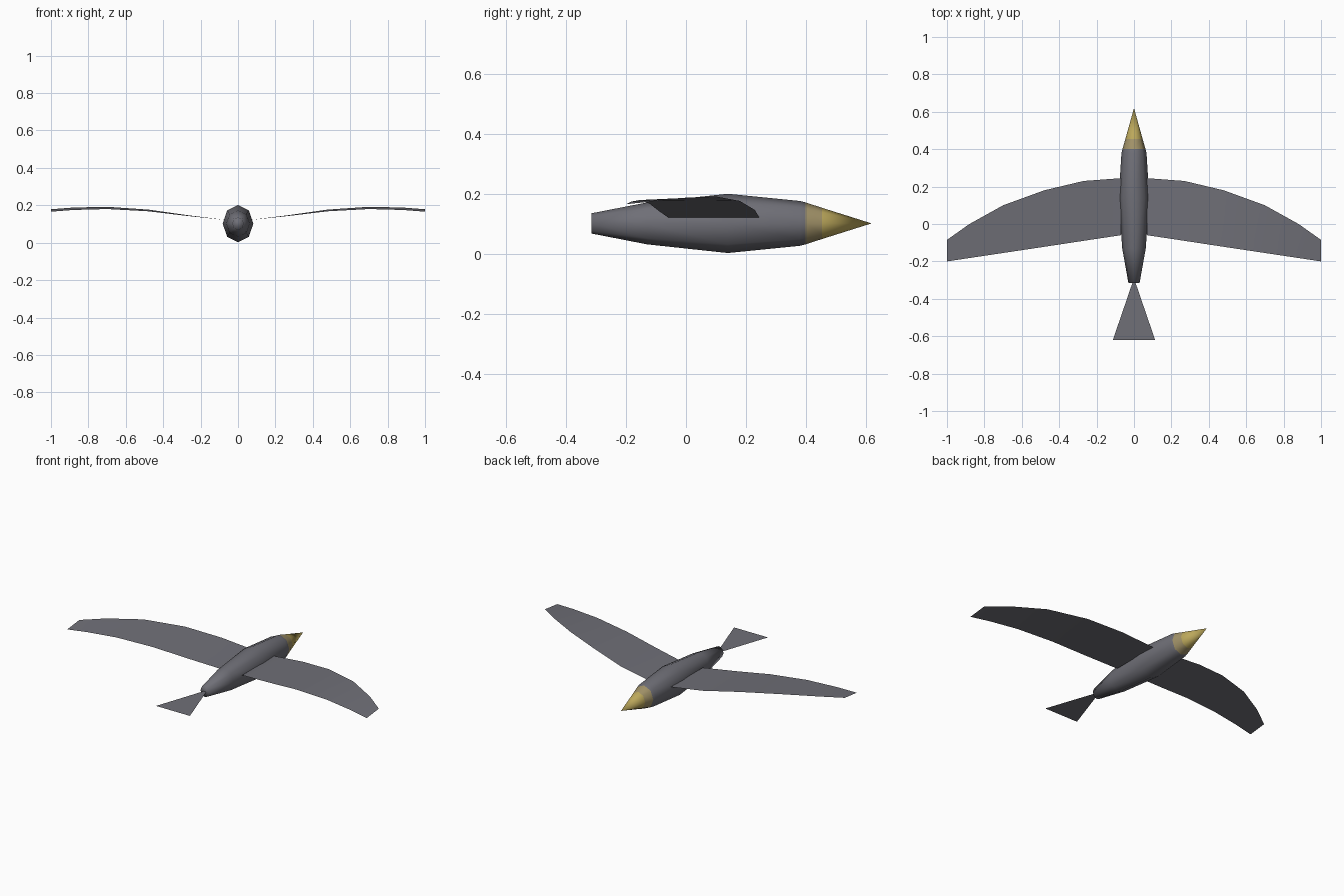
import bpy, bmesh, math

if "Cube" in bpy.data.objects:
    bpy.data.objects.remove(bpy.data.objects["Cube"])


def material(name, rgb):
    m = bpy.data.materials.new(name)
    m.diffuse_color = (*rgb, 1)
    m.use_nodes = True
    m.node_tree.nodes["Principled BSDF"].inputs["Base Color"].default_value = m.diffuse_color
    return m


grey = material("slate grey", (0.16, 0.16, 0.185))
tan = material("dull tan", (0.36, 0.29, 0.14))
gold = material("beak gold", (0.50, 0.39, 0.105))


def add_object(name, bm, mats, smooth=True):
    mesh = bpy.data.meshes.new(name)
    for f in bm.faces:
        f.smooth = smooth
    bm.to_mesh(mesh)
    bm.free()
    ob = bpy.data.objects.new(name, mesh)
    bpy.context.collection.objects.link(ob)
    for m in mats:
        mesh.materials.append(m)
    return ob


# Body: octagonal rings along y (y, half width, half height), closing in the beak tip
rings = [(-0.315, 0.03, 0.034), (-0.13, 0.063, 0.07), (0.14, 0.082, 0.099),
         (0.38, 0.067, 0.075), (0.40, 0.062, 0.07), (0.455, 0.046, 0.052)]
bm = bmesh.new()
loops = []
for y, w, h in rings:
    loops.append([bm.verts.new((w * math.sin(i * math.pi / 4), y,
                                0.102 + h * math.cos(i * math.pi / 4))) for i in range(8)])
tip = bm.verts.new((0, 0.62, 0.102))
for k in range(len(loops) - 1):
    for i in range(8):
        j = (i + 1) % 8
        f = bm.faces.new((loops[k][i], loops[k][j], loops[k + 1][j], loops[k + 1][i]))
        f.material_index = 1 if k == 4 else 0
for i in range(8):
    bm.faces.new((loops[-1][i], loops[-1][(i + 1) % 8], tip)).material_index = 2
bm.faces.new(loops[0])
bmesh.ops.recalc_face_normals(bm, faces=bm.faces)
add_object("body", bm, [grey, tan, gold])

# Wings: thin curved sheets, stations of (x, leading y, trailing y, trailing z, leading z)
stations = [(0.07, 0.245, -0.06, 0.122, 0.122), (0.27, 0.23, -0.09, 0.143, 0.147),
            (0.48, 0.18, -0.122, 0.168, 0.177), (0.70, 0.10, -0.155, 0.180, 0.192),
            (0.88, 0.0, -0.182, 0.175, 0.188), (1.0, -0.085, -0.2, 0.166, 0.179)]
for side, name in ((1, "right_wing"), (-1, "left_wing")):
    bm = bmesh.new()
    pairs = [(bm.verts.new((side * x, lead, zl)), bm.verts.new((side * x, trail, zt)))
             for x, lead, trail, zt, zl in stations]
    for (a, b), (c, d) in zip(pairs, pairs[1:]):
        f = bm.faces.new((a, b, d, c))
        f.normal_update()
        if f.normal.z < 0:
            f.normal_flip()
    add_object(name, bm, [grey])

# Tail: flat triangular fan
bm = bmesh.new()
bm.faces.new([bm.verts.new(p) for p in ((0, -0.29, 0.102), (-0.113, -0.62, 0.102),
                                       (0.113, -0.62, 0.102))])
add_object("tail_fan", bm, [grey], smooth=False)
